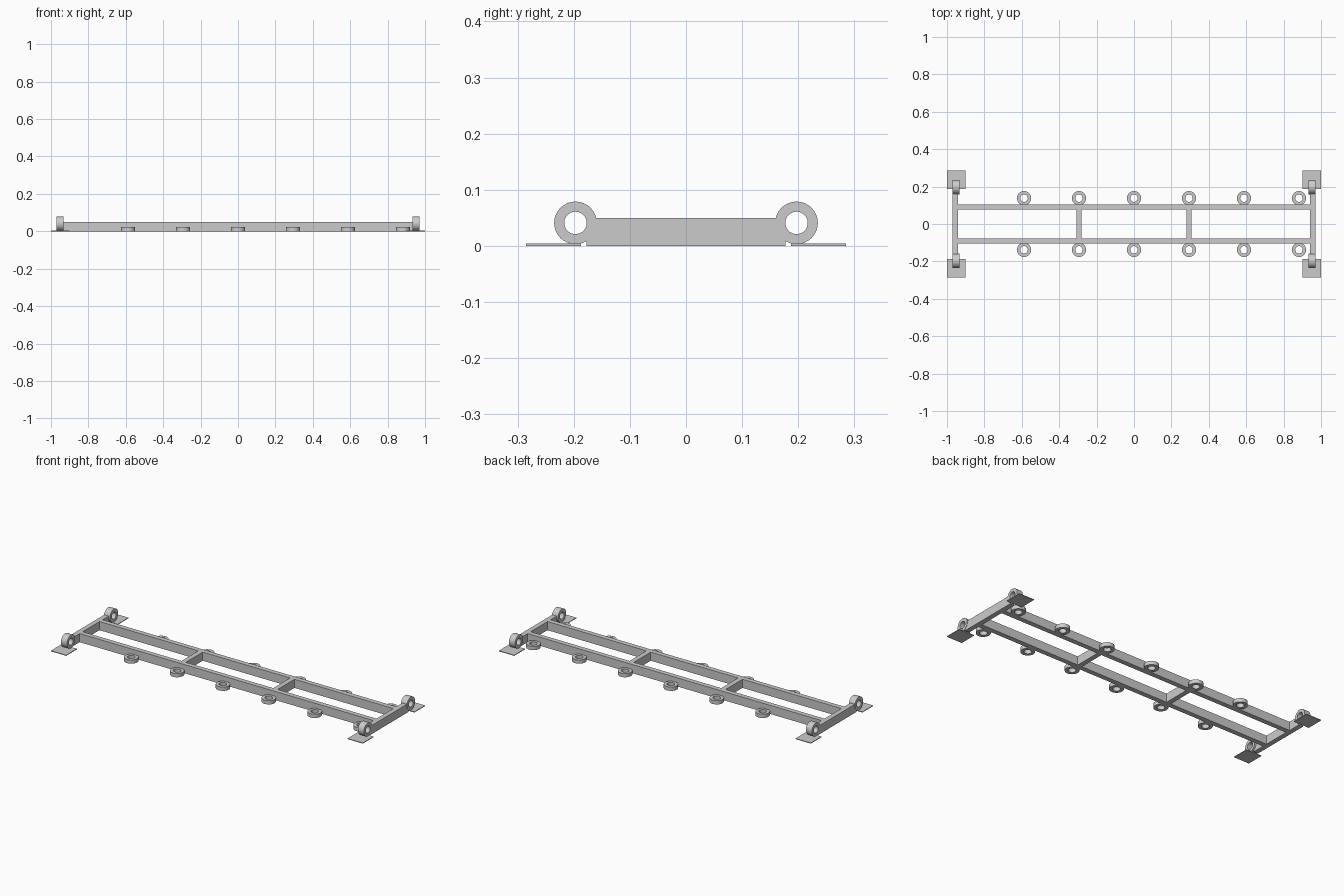
import bpy
import bmesh
import math
from mathutils import Matrix

if "Cube" in bpy.data.objects:
    bpy.data.objects.remove(bpy.data.objects["Cube"], do_unlink=True)

GREY = (0.6, 0.6, 0.6, 1.0)
steel = bpy.data.materials.new("steel_grey")
steel.use_nodes = True
steel.diffuse_color = GREY
steel.node_tree.nodes["Principled BSDF"].inputs["Base Color"].default_value = GREY


def add_object(name, bm):
    bmesh.ops.recalc_face_normals(bm, faces=bm.faces)
    mesh = bpy.data.meshes.new(name)
    bm.to_mesh(mesh)
    bm.free()
    mesh.materials.append(steel)
    obj = bpy.data.objects.new(name, mesh)
    bpy.context.collection.objects.link(obj)
    return obj


def box(name, x, y, z):
    """Box from (min, max) pairs on each axis."""
    bm = bmesh.new()
    bmesh.ops.create_cube(bm, size=1)
    for v in bm.verts:
        for i, (low, high) in enumerate((x, y, z)):
            v.co[i] = low if v.co[i] < 0 else high
    return add_object(name, bm)


def ring(name, center, outer, inner, width, axis="Z", sides=32):
    """Square-section ring: a rectangle profile spun about its axis."""
    bm = bmesh.new()
    h = width / 2
    corners = [bm.verts.new((r, 0, z)) for r, z in
               ((inner, -h), (outer, -h), (outer, h), (inner, h))]
    edges = [bm.edges.new((corners[i], corners[(i + 1) % 4])) for i in range(4)]
    bmesh.ops.spin(bm, geom=corners + edges, cent=(0, 0, 0), axis=(0, 0, 1),
                   angle=math.tau, steps=sides, use_merge=True)
    bmesh.ops.remove_doubles(bm, verts=bm.verts, dist=1e-5)
    turn = Matrix.Rotation(math.pi / 2, 4, "Y") if axis == "X" else Matrix()
    bm.transform(Matrix.Translation(center) @ turn)
    obj = add_object(name, bm)
    bpy.ops.object.select_all(action="DESELECT")
    obj.select_set(True)
    bpy.context.view_layer.objects.active = obj
    bpy.ops.object.shade_smooth_by_angle(angle=math.radians(35))
    return obj


def span(a, b, sign):
    return tuple(sorted((a * sign, b * sign)))


BAR_HEIGHT = 0.05
BAR_Z = (0, BAR_HEIGHT)
HALF_BAR = 0.014
SIDES = (("right", -1), ("left", 1))
ENDS = (("front", -1), ("back", 1))

# Long rails with their rows of tie-down eyelets
for end, sy in ENDS:
    box(f"{end}_rail", (-0.945, 0.945), span(0.077, 0.105, sy), BAR_Z)
    for i in range(6):
        ring(f"{end}_eyelet_{i + 1}", (-0.588 + i * 0.294, sy * 0.138, 0.011),
             0.038, 0.02, 0.022)

# Cross bars between the rails
for side, sx in SIDES:
    x = sx * 0.294
    box(f"{side}_cross_bar", (x - HALF_BAR, x + HALF_BAR), (-0.08, 0.08), BAR_Z)

# End beams, each with two upright rings over flat foot plates
for side, sx in SIDES:
    box(f"{side}_end_beam", span(0.942, 0.97, sx), (-0.177, 0.177), BAR_Z)
    for end, sy in ENDS:
        ring(f"{end}_{side}_beam_ring", (sx * 0.952, sy * 0.197, 0.041),
             0.038, 0.02, 0.038, axis="X")
        box(f"{end}_{side}_foot_plate", span(0.902, 1.0, sx),
            span(0.187, 0.285, sy), (0, 0.004))
